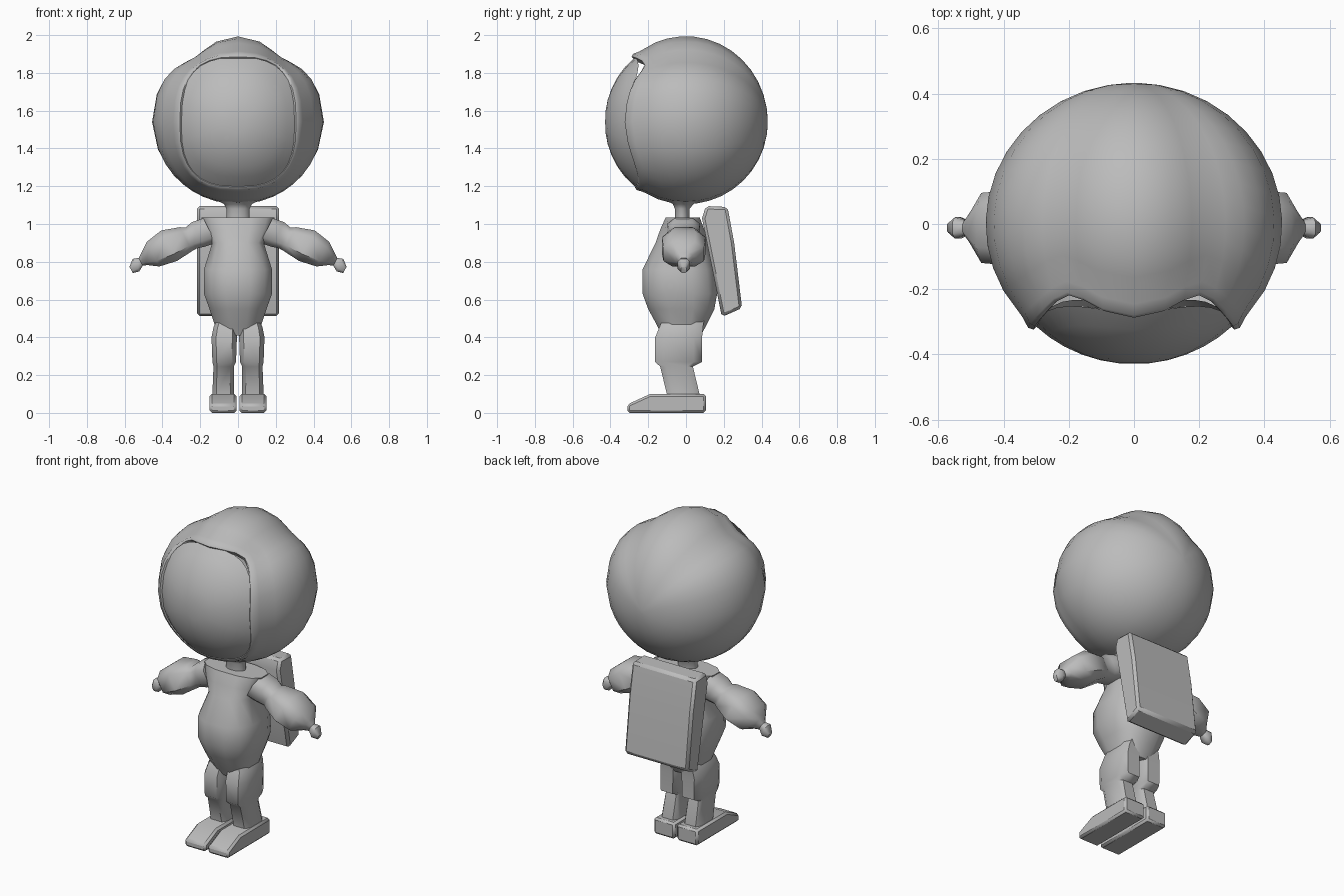
import bpy, bmesh, math
from math import sin, cos, pi

if "Cube" in bpy.data.objects:
    bpy.data.objects.remove(bpy.data.objects["Cube"])

grey = bpy.data.materials.new("suit grey")
grey.diffuse_color = (0.5, 0.5, 0.5, 1)
grey.use_nodes = True
grey.node_tree.nodes["Principled BSDF"].inputs["Base Color"].default_value = grey.diffuse_color


def finish(name, bm, angle=50, mirror=False):
    bmesh.ops.recalc_face_normals(bm, faces=bm.faces)
    me = bpy.data.meshes.new(name)
    bm.to_mesh(me)
    bm.free()
    me.materials.append(grey)
    ob = bpy.data.objects.new(name, me)
    bpy.context.collection.objects.link(ob)
    bpy.ops.object.select_all(action='DESELECT')
    bpy.context.view_layer.objects.active = ob
    ob.select_set(True)
    bpy.ops.object.shade_smooth_by_angle(angle=math.radians(angle))
    if mirror:
        ob.modifiers.new("mirror", 'MIRROR').use_bisect_axis[0] = False
    return ob


def skin(rings, cap_start=True, cap_end=True):
    """Join equal-length rings of points into a tube."""
    bm = bmesh.new()
    vs = [[bm.verts.new(p) for p in r] for r in rings]
    n = len(vs[0])
    for a, b in zip(vs, vs[1:]):
        for i in range(n):
            j = (i + 1) % n
            bm.faces.new((a[i], a[j], b[j], b[i]))
    if cap_start:
        bm.faces.new(vs[0])
    if cap_end:
        bm.faces.new(vs[-1])
    return bm


def sup(a, p):
    """Unit superellipse point at angle a."""
    c, s = cos(a), sin(a)
    return (math.copysign(abs(c) ** (2 / p), c), math.copysign(abs(s) ** (2 / p), s))


def stack(levels, n, p):
    """Horizontal sections: z, x centre, x half, y front, y back."""
    out = []
    for z, cx, hx, y0, y1 in levels:
        ring = []
        for i in range(n):
            u, v = sup(2 * pi * (i + .5) / n, p)
            ring.append((cx + hx * u, (y0 + y1) / 2 + (y1 - y0) / 2 * v, z))
        out.append(ring)
    return out


# helmet: shell swept from the visor opening round to the back
N, CZ = 32, 1.54


def opening(a):
    u, v = sup(a, 2.7)
    return 0.305 * u, 0.342 * v


def shell_radius(a):
    d = (abs(abs(a - pi / 2) - math.radians(33))) / 0.3
    r = 0.455 - 0.042 * math.exp(-d * d)
    return r - 0.02 * max(0, -sin(a))


def shell_ring(t, scale=1.0):
    ring = []
    for i in range(N):
        a0 = 2 * pi * i / N
        x, z = opening(a0)
        a = math.atan2(z, x) % (2 * pi)
        R = shell_radius(a)
        start = math.asin(min(0.97, math.hypot(x, z) / R))
        f = start + (pi - start) * t
        r = R * sin(f) * scale
        ring.append((r * cos(a), -0.433 * cos(f) * scale, CZ + r * sin(a)))
    return ring


rings = [shell_ring(0, 0.93), shell_ring(0, 1.01), shell_ring(0.015, 1.025), shell_ring(0.05)]
rings += [shell_ring(t / 14) for t in range(2, 14)] + [shell_ring(0.985)]
finish("helmet_shell", skin(rings, False, True), 60)

# visor: domed patch filling the opening
rings = []
for t in (1.0, 0.85, 0.7, 0.52, 0.34, 0.15):
    ring = []
    for i in range(N):
        x, z = opening(2 * pi * i / N)
        x, z = x * t, z * t
        ring.append((x, -math.sqrt(0.43 ** 2 - 0.95 * (x * x + z * z)), CZ + z))
    rings.append(ring)
finish("visor", skin(rings, False, True), 60)

# neck: funnel under the helmet
neck = [(1.215, 0, .285, -.25, .25), (1.16, 0, .18, -.16, .14), (1.105, 0, .075, -.07, .04),
        (1.08, 0, .062, -.06, .02), (1.02, 0, .062, -.06, .02)]
finish("neck", skin(stack(neck, 16, 2)), 40)

# torso
torso = [(1.035, 0, .2, -.11, .075), (.97, 0, .18, -.14, .1), (.9, 0, .14, -.165, .12),
         (.76, 0, .185, -.235, .155), (.63, 0, .185, -.235, .17), (.55, 0, .155, -.205, .155),
         (.46, 0, .125, -.155, .11), (.41, 0, .11, -.13, .08)]
finish("torso", skin(stack(torso, 12, 2.6)), 50)

# arms: x, z, half height, half depth along a drooping axis
arm = [(.15, .965, .07, .085), (.21, .945, .07, .08), (.25, .925, .06, .07),
       (.275, .92, .068, .085), (.365, .885, .087, .112), (.45, .84, .07, .105),
       (.495, .815, .035, .045), (.515, .8, .022, .022), (.54, .782, .036, .032),
       (.566, .757, .018, .014)]
rings = []
for x, z, h, d in arm:
    ring = []
    for i in range(8):
        u, v = sup(2 * pi * (i + .5) / 8, 3)
        ring.append((x + .46 * h * v * 1.1, -.012 + d * u * 1.08, z + .89 * h * v * 1.1))
    rings.append(ring)
finish("arm", skin(rings), 50, True)

# legs
leg = [(.49, .06, .055, -.13, .1), (.455, .068, .064, -.145, .095), (.40, .073, .07, -.168, .09),
       (.27, .073, .065, -.168, .09), (.245, .076, .056, -.14, .04),
       (.10, .078, .06, -.105, .075), (.06, .078, .06, -.105, .075)]
finish("leg", skin(stack(leg, 8, 4)), 50, True)

# boots and backpack: side profiles (y, z) extruded across x


def slab(profile, x0, x1):
    return skin([[(x, y, z) for y, z in profile] for x in (x0, x1)])


boot = finish("boot", slab([(-.31, 0), (.105, 0), (.105, .1), (-.19, .1), (-.31, .045)], .008, .15), 40, True)
pack = finish("backpack", slab([(.105, 1.095), (.22, 1.09), (.255, .9), (.297, .555),
                                (.19, .508), (.085, 1.03)], -.218, .218), 50)
for ob, w in ((boot, .012), (pack, .015)):
    bev = ob.modifiers.new("bevel", 'BEVEL')
    bev.width, bev.segments = w, 1
    ob.modifiers.move(len(ob.modifiers) - 1, 0)
